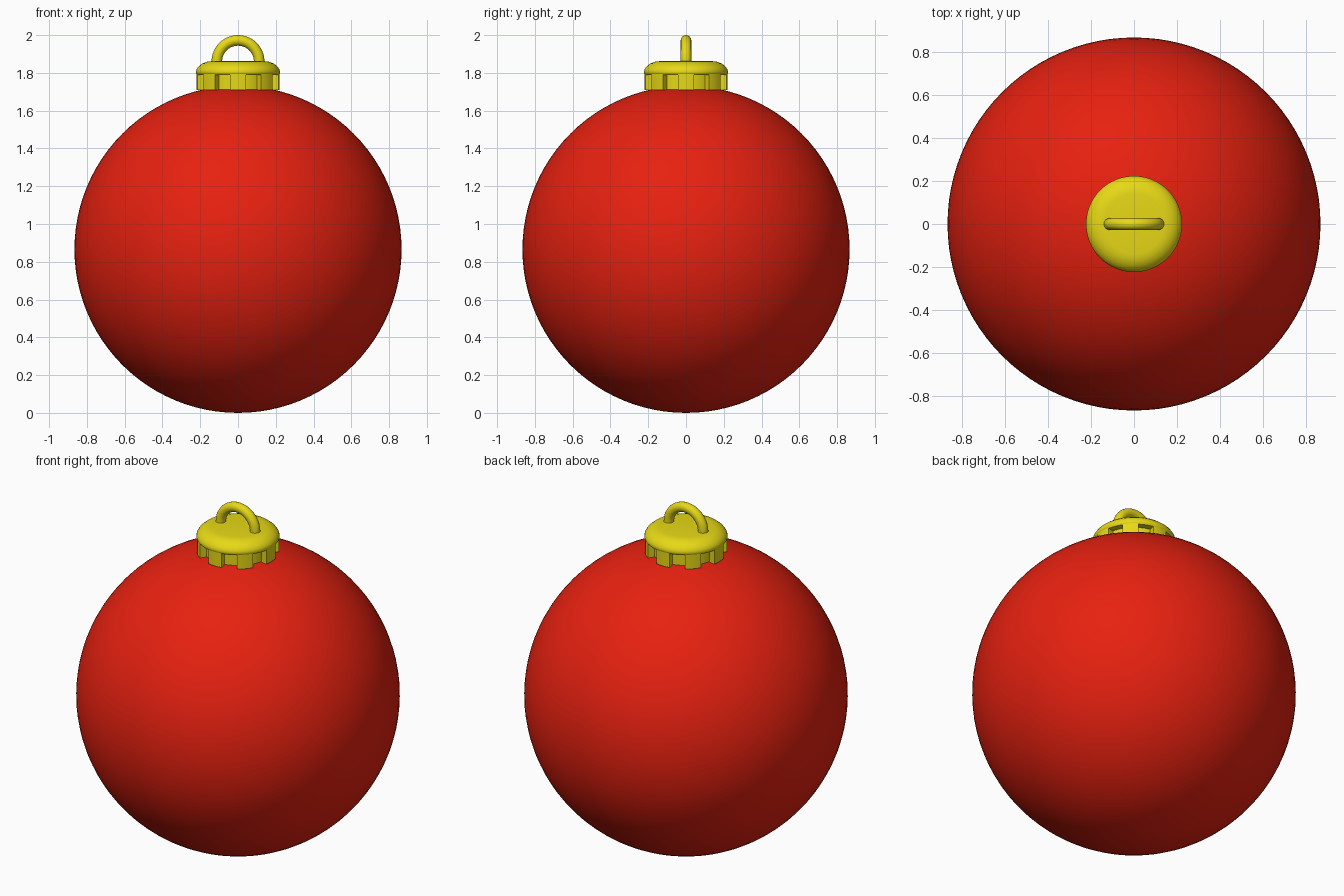
import bpy, bmesh
from math import sin, cos, pi, radians

if "Cube" in bpy.data.objects:
    bpy.data.objects.remove(bpy.data.objects["Cube"])


def material(name, color):
    m = bpy.data.materials.new(name)
    m.diffuse_color = color
    m.use_nodes = True
    m.node_tree.nodes["Principled BSDF"].inputs["Base Color"].default_value = m.diffuse_color
    return m


red = material("red_glass", (0.80, 0.015, 0.005, 1))
gold = material("gold_metal", (0.80, 0.69, 0.008, 1))


def finish(obj, name, mat, angle=35):
    obj.name = obj.data.name = name
    obj.data.materials.append(mat)
    bpy.ops.object.select_all(action='DESELECT')
    obj.select_set(True)
    bpy.context.view_layer.objects.active = obj
    bpy.ops.object.shade_smooth_by_angle(angle=radians(angle))


def from_bmesh(bm, name, mat):
    bmesh.ops.remove_doubles(bm, verts=bm.verts, dist=1e-5)
    bmesh.ops.recalc_face_normals(bm, faces=bm.faces)
    mesh = bpy.data.meshes.new(name)
    bm.to_mesh(mesh)
    bm.free()
    obj = bpy.data.objects.new(name, mesh)
    bpy.context.collection.objects.link(obj)
    finish(obj, name, mat)


def lathe(name, profile, mat, steps=64):
    bm = bmesh.new()
    vs = [bm.verts.new((r, 0, z)) for r, z in profile]
    es = [bm.edges.new(p) for p in zip(vs, vs[1:])]
    bmesh.ops.spin(bm, geom=vs + es, axis=(0, 0, 1), cent=(0, 0, 0),
                   angle=2 * pi, steps=steps)
    from_bmesh(bm, name, mat)


# Glass ball
bpy.ops.mesh.primitive_uv_sphere_add(segments=96, ring_count=48, radius=0.866,
                                     location=(0, 0, 0.866))
finish(bpy.context.object, "ball", red)

# Rounded cap lid
lathe("cap_lid", [(0, 1.862), (0.14, 1.862), (0.165, 1.859), (0.19, 1.849),
                  (0.21, 1.833), (0.22, 1.818), (0.223, 1.805),
                  (0.221, 1.796), (0.216, 1.79), (0, 1.79)], gold)

# Inner neck behind the tabs
lathe("cap_neck", [(0.18, 1.80), (0.18, 1.69)], gold)

# Eight tabs around the rim, as wide as the gaps between them
bm = bmesh.new()
for i in range(8):
    rows = []
    for j in range(5):
        a = i * pi / 4 + (j / 4 - 0.5) * pi / 8
        rows.append([bm.verts.new((r * cos(a), r * sin(a), z))
                     for r, z in ((0.175, 1.71), (0.219, 1.71),
                                  (0.219, 1.80), (0.175, 1.80))])
    for p, q in zip(rows, rows[1:]):
        for k in range(4):
            n = (k + 1) % 4
            bm.faces.new((p[k], p[n], q[n], q[k]))
    bm.faces.new(rows[0])
    bm.faces.new(rows[-1])
from_bmesh(bm, "cap_tabs", gold)

# Hanging loop, its lower half hidden inside the cap
bm = bmesh.new()
N, M, R, r = 32, 16, 0.112, 0.028
rings = []
for i in range(N + 1):
    a = pi * i / N
    rings.append([bm.verts.new(((R + r * cos(b)) * cos(a), r * sin(b),
                                1.86 + (R + r * cos(b)) * sin(a)))
                  for b in (2 * pi * k / M for k in range(M))])
for p, q in zip(rings, rings[1:]):
    for k in range(M):
        n = (k + 1) % M
        bm.faces.new((p[k], p[n], q[n], q[k]))
from_bmesh(bm, "hanging_loop", gold)
